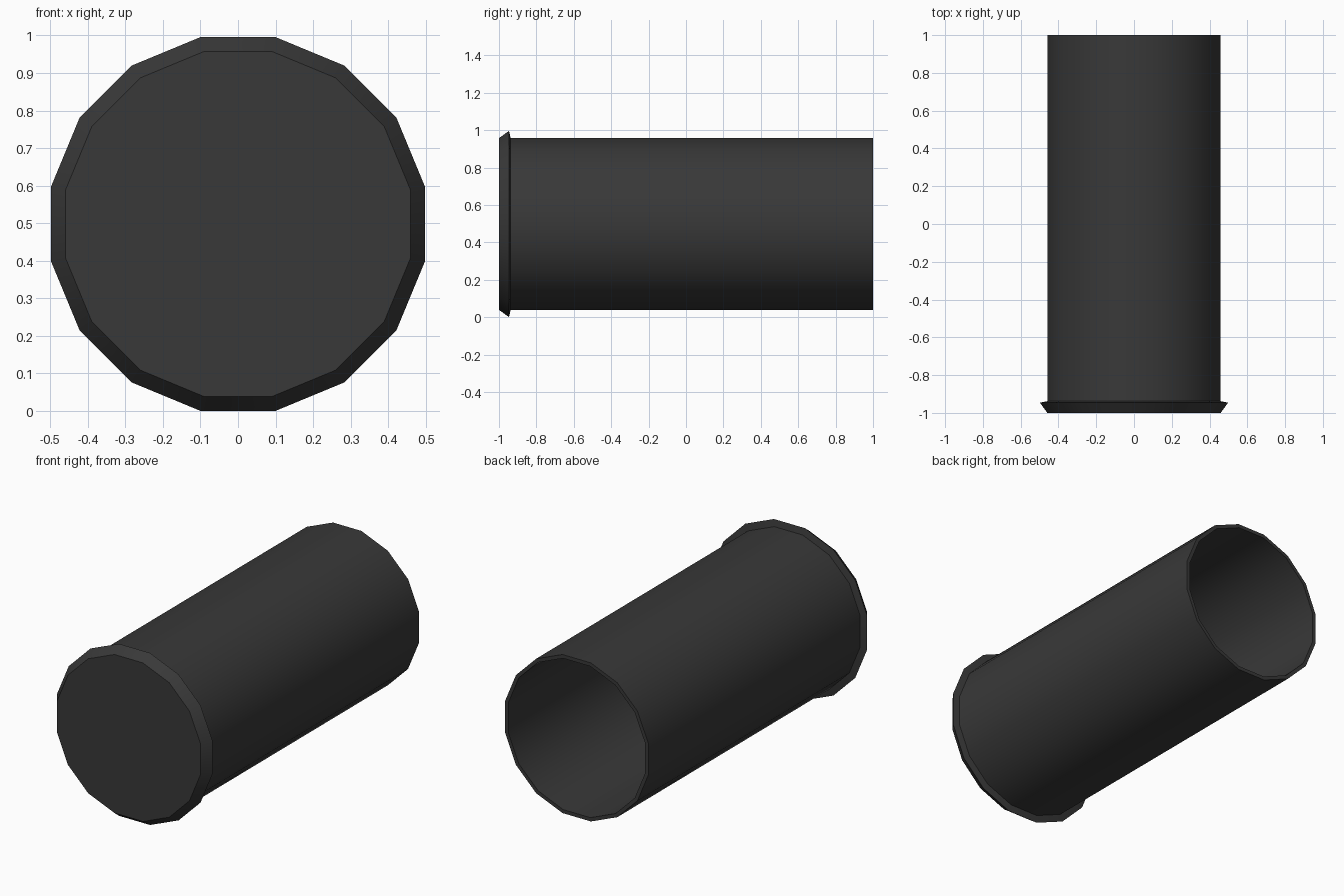
import bpy, bmesh, math

if "Cube" in bpy.data.objects:
    bpy.data.objects.remove(bpy.data.objects["Cube"])

SIDES = 16
CENTRE_Z = 0.498
# Outline as (apothem, y): front cap, flared lip, outer wall, open rim, inner wall, inner floor
PROFILE = [(0.459, -1.0), (0.498, -0.946), (0.459, -0.938),
           (0.459, 1.0), (0.438, 1.0), (0.438, -0.98)]


def ring(bm, apothem, y):
    r = apothem / math.cos(math.pi / SIDES)
    angles = [(k + 0.5) * 2 * math.pi / SIDES for k in range(SIDES)]
    return [bm.verts.new((r * math.cos(a), y, CENTRE_Z + r * math.sin(a))) for a in angles]


# Hollow tube, closed at the front and open at the back
bm = bmesh.new()
rings = [ring(bm, a, y) for a, y in PROFILE]
for lower, upper in zip(rings, rings[1:]):
    for i in range(SIDES):
        j = (i + 1) % SIDES
        bm.faces.new((lower[i], lower[j], upper[j], upper[i]))
bm.faces.new(rings[0])
bm.faces.new(rings[-1])
bmesh.ops.recalc_face_normals(bm, faces=bm.faces)

mesh = bpy.data.meshes.new("capped_tube")
bm.to_mesh(mesh)
bm.free()
tube = bpy.data.objects.new("capped_tube", mesh)
bpy.context.collection.objects.link(tube)

# Dark finish
dark = bpy.data.materials.new("dark_grey")
dark.diffuse_color = (0.04, 0.04, 0.04, 1)
dark.use_nodes = True
dark.node_tree.nodes["Principled BSDF"].inputs["Base Color"].default_value = dark.diffuse_color
mesh.materials.append(dark)

# Smooth around the tube, crisp at lip and rims
bpy.context.view_layer.objects.active = tube
tube.select_set(True)
bpy.ops.object.shade_smooth_by_angle(angle=math.radians(30))
